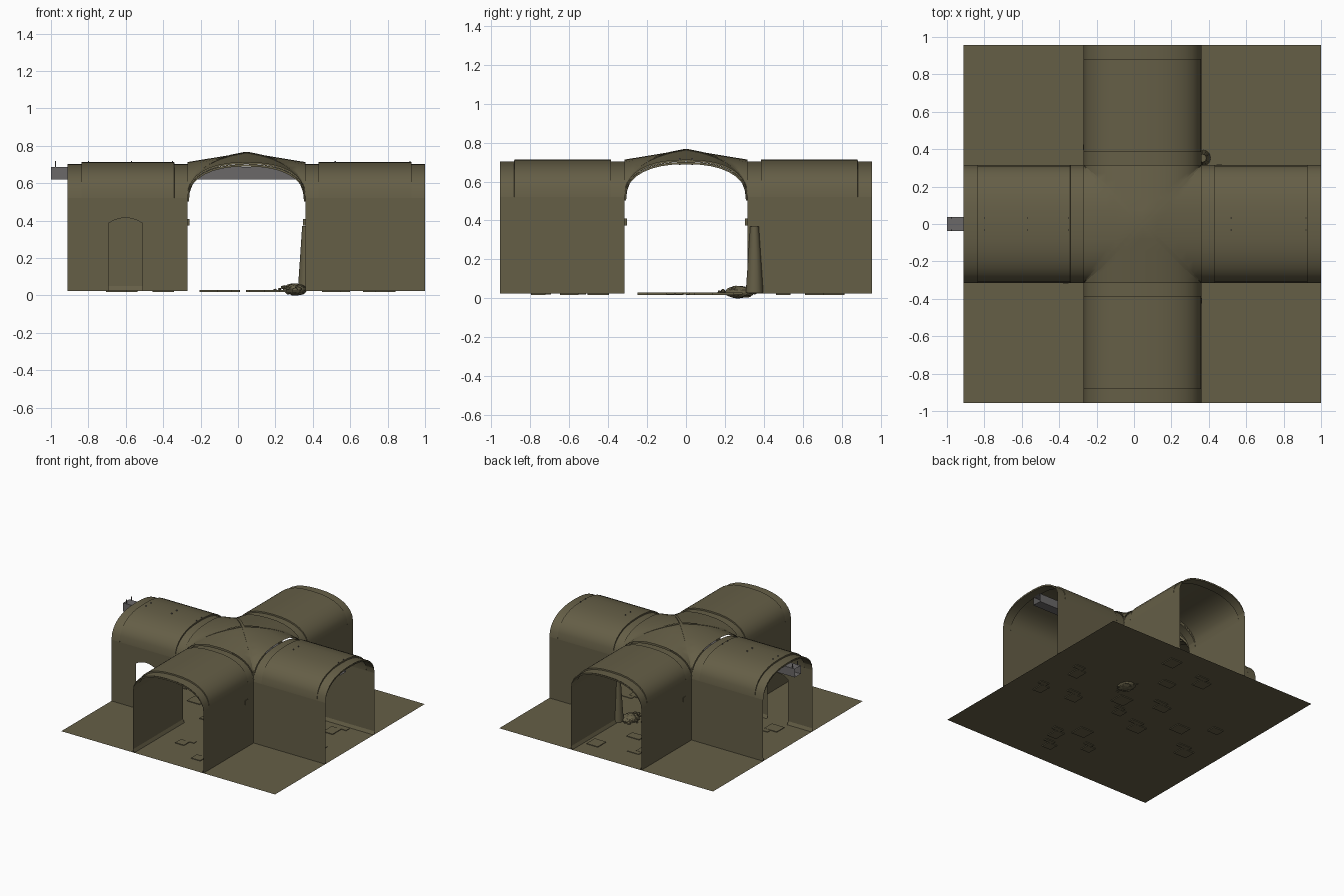
import bpy, bmesh, math, random
from mathutils import Matrix, Vector

if "Cube" in bpy.data.objects:
    bpy.data.objects.remove(bpy.data.objects["Cube"])

random.seed(4)
CX, HW, END, FLOOR, SPRING, RISE = 0.045, 0.315, 0.956, 0.025, 0.52, 0.193


def material(name, col):
    m = bpy.data.materials.new(name)
    m.diffuse_color = (*col, 1)
    m.use_nodes = True
    m.node_tree.nodes["Principled BSDF"].inputs["Base Color"].default_value = m.diffuse_color
    return m


STONE = material("olive brown stone", (0.130, 0.113, 0.062))
METAL = material("grey metal", (0.145, 0.138, 0.138))


def finish(bm, name, mat=STONE, smooth=True, rot=0.0, fix=True):
    """Turn a bmesh (built round the crossing centre) into an object."""
    bm.transform(Matrix.Translation((CX, 0, 0)) @ Matrix.Rotation(rot, 4, 'Z'))
    if fix:
        bmesh.ops.recalc_face_normals(bm, faces=bm.faces)
    me = bpy.data.meshes.new(name)
    bm.to_mesh(me)
    bm.free()
    me.materials.append(mat)
    ob = bpy.data.objects.new(name, me)
    bpy.context.collection.objects.link(ob)
    if smooth:
        bpy.ops.object.select_all(action='DESELECT')
        ob.select_set(True)
        bpy.context.view_layer.objects.active = ob
        bpy.ops.object.shade_smooth_by_angle(angle=math.radians(35))
    return ob


def box(bm, x0, x1, y0, y1, z0, z1, spin=0.0):
    m = Matrix.Translation(((x0 + x1) / 2, (y0 + y1) / 2, (z0 + z1) / 2)) @ Matrix.Rotation(spin, 4, 'Z') \
        @ Matrix.Diagonal((x1 - x0, y1 - y0, z1 - z0, 1))
    bmesh.ops.create_cube(bm, size=1, matrix=m)


def arch(inset=0.0, n=16):
    """Vault curve from one spring point to the other."""
    pts = []
    for i in range(n + 1):
        a = math.pi * i / n
        c, s = math.cos(a), max(math.sin(a), 0)
        u = math.copysign(abs(c) ** 0.83, c) if abs(c) > 1e-6 else 0
        pts.append((u * (HW - inset * s), SPRING + (RISE - inset) * s ** 0.83 if s > 1e-6 else SPRING))
    return pts


# Floor slab
bm = bmesh.new()
bm.faces.new([bm.verts.new((x, y, FLOOR)) for x, y in
              ((-END, -END), (END, -END), (END, END), (-END, END))])
finish(bm, "floor", smooth=False)

# Four tunnel arms: vault with recessed end ribs, then walls and skirting
for k, side in enumerate(("right", "back", "left", "front")):
    rot = k * math.pi / 2
    bm = bmesh.new()
    stations = [(HW, 1), (HW + 0.07, 1), (HW + 0.071, 0), (END - 0.074, 0), (END - 0.073, 1), (END, 1)]
    rows = [[bm.verts.new((s, u, z)) for u, z in arch(0.011 * r)] for s, r in stations]
    for a, b in zip(rows, rows[1:]):
        for i in range(len(a) - 1):
            bm.faces.new((a[i], b[i], b[i + 1], a[i + 1]))
    finish(bm, side + "_vault", rot=rot)

    bm = bmesh.new()
    for sgn in (1, -1):
        y = sgn * HW
        outline = [(HW, FLOOR), (HW, SPRING), (END, SPRING), (END, FLOOR)]
        gaps = [(HW, END)]
        if side == "left" and sgn == 1:          # arched doorway in this wall
            d0, d1 = 0.555, 0.738
            outline.append((d1, FLOOR))
            for i in range(9):
                t = i / 8
                outline.append((d1 + (d0 - d1) * t, 0.385 + 0.03 * math.sin(math.pi * t) ** 0.8
                                if 0 < i < 8 else 0.385))
            outline.append((d0, FLOOR))
            gaps = [(HW, d0), (d1, END)]
        bm.faces.new([bm.verts.new((s, y, z)) for s, z in outline])
        for a, b in gaps:                        # sloped skirting
            q = [bm.verts.new((s, yy, z)) for s, yy, z in
                 ((a, y, 0.05), (b, y, 0.05), (b, y - sgn * 0.012, FLOOR), (a, y - sgn * 0.012, FLOOR))]
            bm.faces.new(q)
    finish(bm, side + "_walls", smooth=False, rot=rot)

    # Inner arch band hanging under each end of the arm
    for label, s0, s1 in (("inner", HW, HW + 0.07), ("outer", END - 0.073, END)):
        bm = bmesh.new()
        lo, hi = arch(0.024), arch(0.012)
        loops = [[bm.verts.new((s, u, z)) for u, z in p] for s, p in ((s0, hi), (s0, lo), (s1, lo), (s1, hi))]
        for a, b in zip(loops, loops[1:]):
            for i in range(1, len(a) - 2):
                bm.faces.new((a[i], a[i + 1], b[i + 1], b[i]))
        finish(bm, f"{side}_{label}_arch_band", rot=rot)


# Groin vault over the crossing, rising to the middle
def crossing_z(x, y):
    lo, hi = sorted((abs(x), abs(y)))
    f = min(lo / HW, 1)
    p = SPRING + RISE * max(0, 1 - f ** 2.4) ** (1 / 2.4)
    return p + 0.052 * (1 - min(hi / HW, 1))


bm = bmesh.new()
c = [u for u, _ in arch()]
n = len(c)
g = [[bm.verts.new((x, y, crossing_z(x, y))) for y in c] for x in c]
for i in range(n - 1):
    for j in range(n - 1):
        q = [g[i][j], g[i + 1][j], g[i + 1][j + 1], g[i][j + 1]]
        if i == j:
            bm.faces.new((q[0], q[1], q[2]))
            bm.faces.new((q[0], q[2], q[3]))
        elif i + j == n - 2:
            bm.faces.new((q[0], q[1], q[3]))
            bm.faces.new((q[1], q[2], q[3]))
        else:
            bm.faces.new(q)
finish(bm, "crossing_vault")

# Diagonal groin ribs
for k in range(2):
    bm = bmesh.new()
    loops = []
    for u in c:
        z = crossing_z(u, u)
        loops.append([bm.verts.new((u * 1.4142, w, z + h)) for w, h in
                      ((-0.01, 0.003), (0.01, 0.003), (0.01, -0.018), (-0.01, -0.018))])
    for a, b in zip(loops, loops[1:]):
        for i in range(4):
            bm.faces.new((a[i], a[(i + 1) % 4], b[(i + 1) % 4], b[i]))
    finish(bm, f"groin_rib_{k + 1}", rot=math.pi / 4 + k * math.pi / 2)

# Hollow ventilation duct with hanger rods
bm = bmesh.new()
ends = [[bm.verts.new((x - CX, y, z)) for y, z in ((-0.038, 0.62), (0.038, 0.62), (0.038, 0.688), (-0.038, 0.688))]
        for x in (-1.0, 0.94)]
for i in range(4):
    bm.faces.new((ends[0][i], ends[1][i], ends[1][(i + 1) % 4], ends[0][(i + 1) % 4]))
finish(bm, "duct", METAL, smooth=False)
bm = bmesh.new()
for x in (-0.975, -0.8, -0.57, -0.35, 0.09, 0.52, 0.92):
    for y in (-0.032, 0.032):
        box(bm, x - CX - 0.003, x - CX + 0.003, y - 0.003, y + 0.003, 0.685, 0.72)
finish(bm, "duct_hangers", METAL, smooth=False)

# Wall lamps near the crossing corners
for k in range(4):
    bm = bmesh.new()
    box(bm, 0.395, 0.425, HW - 0.012, HW + 0.004, 0.375, 0.41)
    finish(bm, f"wall_lamp_{k + 1}", smooth=False, rot=k * math.pi / 2)

# Loose paving slabs
bm = bmesh.new()
for x, y in ((0.18, -0.76), (-0.07, -0.61), (0.12, -0.45), (0.25, -0.6), (0.1, -0.05), (0.2, 0.1),
             (-0.1, 0.2), (0.27, 0.76), (0.1, 0.5), (-0.1, 0.66), (-0.62, 0.2), (-0.65, -0.2),
             (-0.4, 0.05), (-0.15, -0.15), (0.5, -0.1), (0.71, 0.19), (0.77, -0.15)):
    w, d = random.uniform(0.035, 0.06), random.uniform(0.035, 0.06)
    box(bm, x - CX - w, x - CX + w, y - d, y + d, 0.018, 0.030)
    if random.random() < 0.5:
        box(bm, x - CX, x - CX + 2 * w, y + d, y + 1.8 * d, 0.019, 0.029)
finish(bm, "paving_slabs", smooth=False)

# Collapsed corner: broken niche behind the wall, mound and stones
bm = bmesh.new()
bmesh.ops.create_cone(bm, segments=12, radius1=0.045, radius2=0.022, depth=0.34, cap_ends=True,
                      matrix=Matrix.Translation((0.32, 0.352, 0.2)))
finish(bm, "corner_breach")
bm = bmesh.new()
bmesh.ops.create_icosphere(bm, subdivisions=3, radius=1, matrix=Matrix.Translation((0.26, 0.275, 0.03))
                           @ Matrix.Diagonal((0.065, 0.075, 0.03, 1)))
for v in bm.verts:
    v.co.z += random.uniform(-0.004, 0.006)
for i in range(26):
    a, r = random.uniform(0, 6.28), random.uniform(0.01, 0.1)
    s = random.uniform(0.006, 0.017)
    p = Vector((min(0.25 + r * math.cos(a), 0.3), 0.27 + r * math.sin(a), 0.03 + 0.025 * (1 - r / 0.1)))
    bmesh.ops.create_icosphere(bm, subdivisions=1, radius=s, matrix=Matrix.Translation(p)
                               @ Matrix.Rotation(a, 4, 'X') @ Matrix.Diagonal((1.3, 1, 0.8, 1)))
for v in bm.verts:
    v.co.z = max(v.co.z, 0.0)
min(bm.verts, key=lambda v: v.co.z).co.z = 0.0
finish(bm, "rubble", smooth=False)
